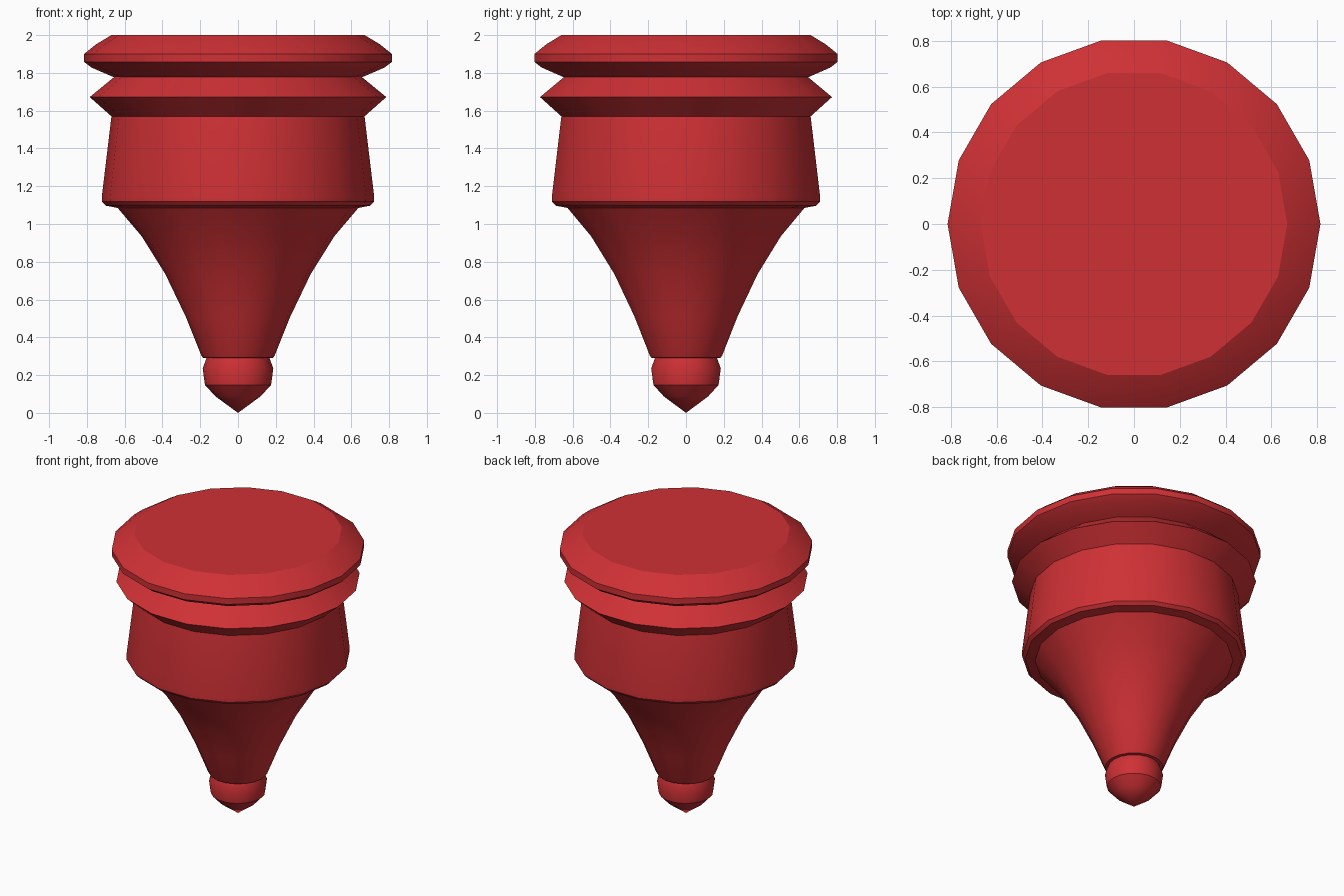
import bpy, bmesh, math

if "Cube" in bpy.data.objects:
    bpy.data.objects.remove(bpy.data.objects["Cube"])

SIDES = 18
red = bpy.data.materials.new("red")
red.diffuse_color = (0.62, 0.03, 0.035, 1)
red.use_nodes = True
red.node_tree.nodes["Principled BSDF"].inputs["Base Color"].default_value = red.diffuse_color


def lathe(name, profile):
    """Revolve (radius, z) points, listed bottom to top, around z."""
    bm = bmesh.new()
    rings = []
    for r, z in profile:
        n = SIDES if r > 0 else 1
        rings.append([bm.verts.new((r * math.cos(2 * math.pi * i / SIDES),
                                    r * math.sin(2 * math.pi * i / SIDES), z))
                      for i in range(n)])
    for a, b in zip(rings, rings[1:]):
        for i in range(SIDES):
            j = (i + 1) % SIDES
            if len(a) == 1:
                bm.faces.new((a[0], b[j], b[i]))
            else:
                bm.faces.new((a[i], a[j], b[j], b[i]))
    # flat top cap
    bm.faces.new(rings[-1])
    bmesh.ops.recalc_face_normals(bm, faces=bm.faces)
    mesh = bpy.data.meshes.new(name)
    bm.to_mesh(mesh)
    bm.free()
    mesh.materials.append(red)
    ob = bpy.data.objects.new(name, mesh)
    bpy.context.collection.objects.link(ob)
    bpy.ops.object.select_all(action='DESELECT')
    ob.select_set(True)
    bpy.context.view_layer.objects.active = ob
    bpy.ops.object.shade_smooth_by_angle(angle=math.radians(28))
    return ob


# One continuous turned body: tip, bead, flared cone, barrel, two rim rings
lathe("turned_body", [
    (0, 0.0), (0.12, 0.088), (0.175, 0.148),          # pointed tip
    (0.187, 0.235), (0.167, 0.29),                    # bead
    (0.187, 0.292), (0.195, 0.305), (0.277, 0.51),    # flared cone
    (0.385, 0.735), (0.51, 0.935), (0.637, 1.085),
    (0.70, 1.097), (0.72, 1.118), (0.721, 1.145),     # barrel
    (0.67, 1.57), (0.785, 1.672), (0.657, 1.777),     # lower ring
    (0.775, 1.828), (0.815, 1.858), (0.815, 1.9),     # upper rim
    (0.75, 1.952), (0.67, 2.0),
])
